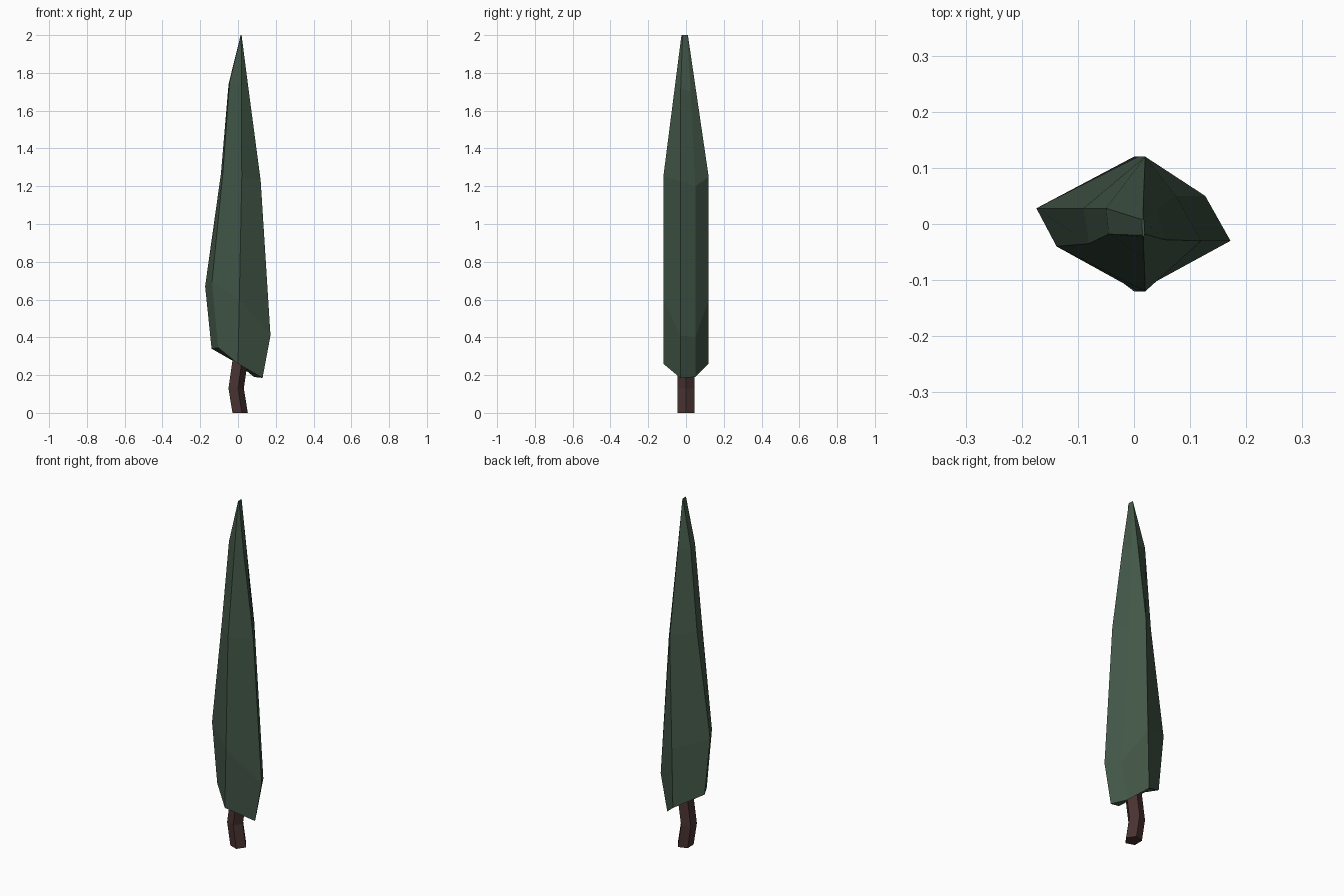
import bpy, math


def material(name, rgb):
    m = bpy.data.materials.new(name)
    m.diffuse_color = (*rgb, 1)
    return m


def loft(name, rings, mat):
    """Skin a stack of equal-sized rings (counter-clockwise from above), capped both ends."""
    n = len(rings[0])
    verts = [p for r in rings for p in r]
    faces = []
    for k in range(len(rings) - 1):
        for i in range(n):
            j = (i + 1) % n
            faces.append((k * n + i, k * n + j, (k + 1) * n + j, (k + 1) * n + i))
    faces.append(tuple(reversed(range(n))))
    faces.append(tuple((len(rings) - 1) * n + i for i in range(n)))
    me = bpy.data.meshes.new(name)
    me.from_pydata(verts, [], faces)
    me.validate()
    me.materials.append(mat)
    ob = bpy.data.objects.new(name, me)
    bpy.context.collection.objects.link(ob)
    return ob


green = material("dark green", (0.055, 0.095, 0.064))
brown = material("dark brown", (0.066, 0.033, 0.031))

# Trunk: bent five-sided post
sides = [math.radians(72 * i) for i in range(5)]
loft("trunk", [[(cx + 0.045 * math.cos(a), 0.047 * math.sin(a), z) for a in sides]
               for cx, z in ((0.007, 0), (-0.014, 0.13), (0.012, 0.31))], brown)

# Foliage: six ridges running up to a short top edge
# ring order: right, right back, back, left back, left front, front
foliage = [
    [(0.13, -0.03, 0.185), (0.085, 0.05, 0.19), (0.0, 0.12, 0.26),
     (-0.14, 0.03, 0.34), (-0.105, -0.04, 0.345), (0.0, -0.12, 0.26)],
    [(0.172, -0.03, 0.41), (0.127, 0.05, 0.40), (0.007, 0.12, 0.6),
     (-0.174, 0.028, 0.67), (-0.138, -0.04, 0.69), (0.007, -0.12, 0.6)],
    [(0.12, -0.03, 1.23), (0.075, 0.05, 1.2), (0.02, 0.12, 1.25),
     (-0.09, 0.028, 1.27), (-0.08, -0.035, 1.27), (0.02, -0.12, 1.25)],
    [(0.055, -0.028, 1.72), (0.038, 0.025, 1.70), (0.017, 0.051, 1.72),
     (-0.05, 0.028, 1.74), (-0.045, -0.018, 1.75), (0.018, -0.06, 1.72)],
    [(0.019, -0.018, 2.0), (0.018, 0.006, 2.0), (0.016, 0.01, 2.0),
     (0.014, 0.008, 2.0), (0.015, -0.02, 2.0), (0.017, -0.024, 2.0)],
]
loft("foliage", foliage, green)
